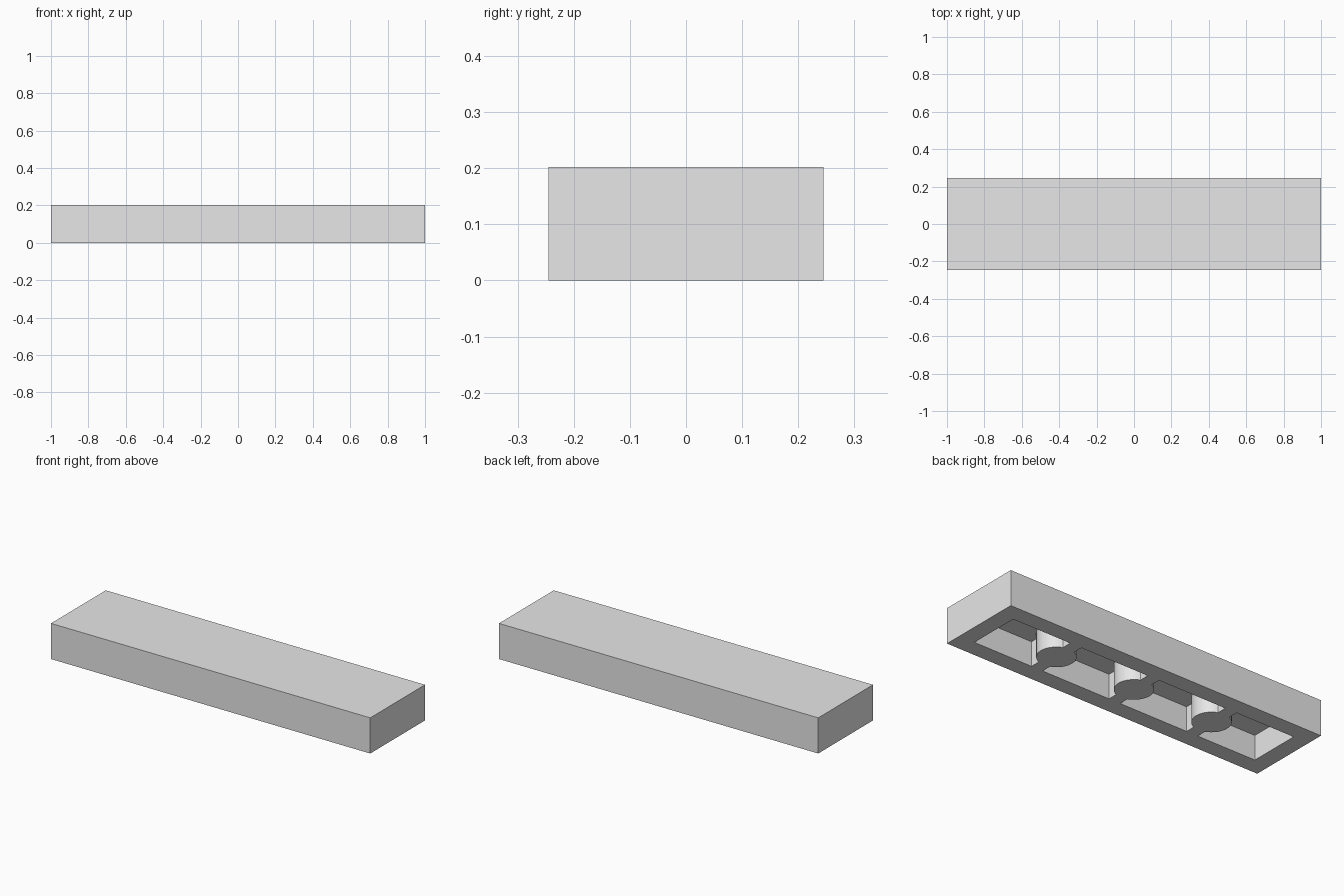
import bpy, bmesh, math

LENGTH, WIDTH, HEIGHT = 2.0, 0.49, 0.202
WALL, DEPTH = 0.096, 0.14          # side wall thickness, hollow depth
PIN_R, WEB_HALF, STEPS = 0.1, 0.036, 16

cube = bpy.data.objects.get("Cube")
if cube:
    bpy.data.objects.remove(cube, do_unlink=True)

grey = bpy.data.materials.new("light grey plastic")
grey.use_nodes = True
colour = (0.8, 0.8, 0.8, 1)
grey.diffuse_color = colour
grey.node_tree.nodes["Principled BSDF"].inputs["Base Color"].default_value = colour


def finish(bm, name, x=0):
    bmesh.ops.recalc_face_normals(bm, faces=bm.faces)
    mesh = bpy.data.meshes.new(name)
    bm.to_mesh(mesh)
    bm.free()
    mesh.materials.append(grey)
    obj = bpy.data.objects.new(name, mesh)
    obj.location.x = x
    bpy.context.collection.objects.link(obj)
    return obj


# Tile shell: a block whose underside is inset and pushed up into a hollow
bm = bmesh.new()
bmesh.ops.create_cube(bm, size=1)
bmesh.ops.scale(bm, vec=(LENGTH, WIDTH, HEIGHT), verts=bm.verts)
bmesh.ops.translate(bm, vec=(0, 0, HEIGHT / 2), verts=bm.verts)
bottom = min(bm.faces, key=lambda f: f.calc_center_median().z)
bmesh.ops.inset_region(bm, faces=[bottom], thickness=WALL, use_even_offset=True)
hollow = bmesh.ops.extrude_face_region(bm, geom=[bottom])["geom"]
bmesh.ops.translate(bm, vec=(0, 0, DEPTH),
                    verts=[v for v in hollow if isinstance(v, bmesh.types.BMVert)])
if bottom.is_valid:
    bmesh.ops.delete(bm, geom=[bottom], context="FACES_ONLY")
finish(bm, "tile_shell")


# Round pins joined to both long walls by thin webs
def add_pin(name, x):
    reach = WIDTH / 2 - WALL
    start = math.acos(WEB_HALF / PIN_R)
    arc = [start - 2 * start * i / STEPS for i in range(STEPS + 1)]
    side = [(WEB_HALF, reach)]
    side += [(PIN_R * math.cos(a), PIN_R * math.sin(a)) for a in arc]
    side += [(WEB_HALF, -reach)]
    outline = side + [(-px, -py) for px, py in side]
    bm = bmesh.new()
    face = bm.faces.new([bm.verts.new((px, py, 0)) for px, py in outline])
    top = bmesh.ops.extrude_face_region(bm, geom=[face])["geom"]
    bmesh.ops.translate(bm, vec=(0, 0, DEPTH),
                        verts=[v for v in top if isinstance(v, bmesh.types.BMVert)])
    if not any(f.calc_center_median().z < 0.001 for f in bm.faces):
        bm.faces.new([v for v in bm.verts if v.co.z < 0.001])
    obj = finish(bm, name, x)
    bpy.ops.object.select_all(action="DESELECT")
    obj.select_set(True)
    bpy.context.view_layer.objects.active = obj
    bpy.ops.object.shade_smooth_by_angle(angle=math.radians(30))


for name, x in (("left_pin", 0.5), ("middle_pin", 0), ("right_pin", -0.5)):
    add_pin(name, x)
